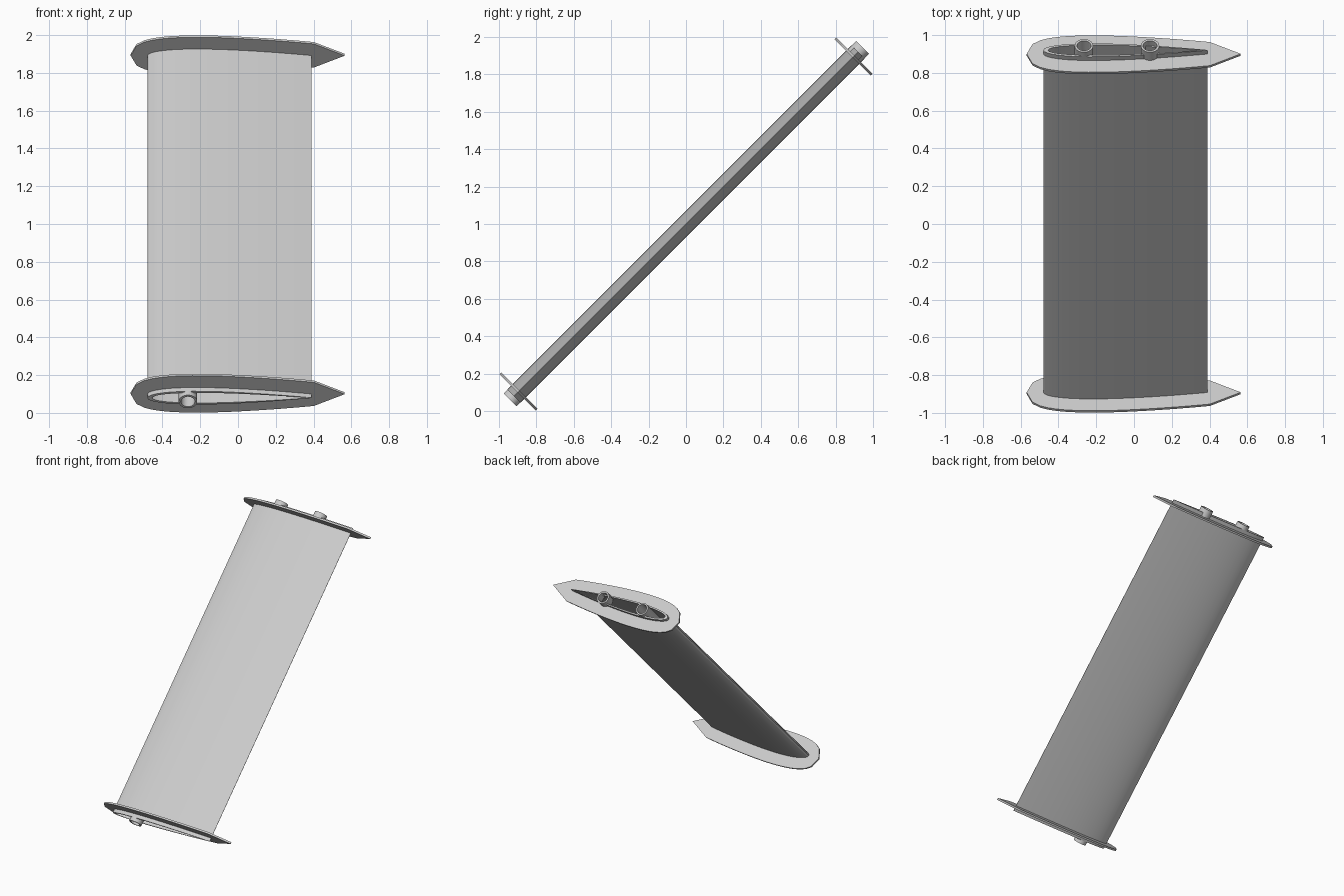
import bpy, bmesh, math

if "Cube" in bpy.data.objects:
    bpy.data.objects.remove(bpy.data.objects["Cube"])

R2 = math.sqrt(2)
grey = bpy.data.materials.new("light grey")
grey.diffuse_color = (0.6, 0.6, 0.6, 1)
grey.use_nodes = True
grey.node_tree.nodes["Principled BSDF"].inputs["Base Color"].default_value = grey.diffuse_color


def airfoil(x0, x1, half, steps=20):
    """Symmetric section: upper tail -> nose -> lower tail -> middle of tail."""
    upper = []
    for i in range(steps + 1):
        c = 0.5 * (1 + math.cos(math.pi * i / steps))
        h = (0.2969 * math.sqrt(c) - 0.126 * c - 0.3516 * c**2
             + 0.2843 * c**3 - 0.1015 * c**4) * 10 * half
        upper.append((x0 + (x1 - x0) * c, h))
    lower = [(x, -h) for x, h in reversed(upper[:-1])]
    return upper + lower + [(x1, 0.0)]


def plate_outline(section, d, tip):
    """Section pushed outward by d, closed with a pointed tail."""
    pts = section[:-1]
    out = []
    for i, (x, u) in enumerate(pts):
        a, b = pts[max(i - 1, 0)], pts[min(i + 1, len(pts) - 1)]
        tx, tu = b[0] - a[0], b[1] - a[1]
        n = math.hypot(tx, tu)
        out.append((x + d * tu / n, u - d * tx / n))
    return out + [(tip, 0.0)]


def circle(cx, r, n=32):
    return [(cx + r * math.cos(2 * math.pi * i / n),
             r * math.sin(2 * math.pi * i / n)) for i in range(n)]


def sleeve(name, outer, inner, s0, s1):
    """Hollow extrusion along the 45 degree span axis."""
    bm = bmesh.new()
    loops = [[bm.verts.new((x, (s - u) / R2, 1 + (s + u) / R2)) for x, u in pts]
             for pts, s in ((outer, s0), (outer, s1), (inner, s1), (inner, s0))]
    n = len(outer)
    for k in range(4):
        a, b = loops[k], loops[(k + 1) % 4]
        for i in range(n):
            j = (i + 1) % n
            bm.faces.new((a[i], a[j], b[j], b[i]))
    bmesh.ops.recalc_face_normals(bm, faces=bm.faces)
    me = bpy.data.meshes.new(name)
    bm.to_mesh(me)
    bm.free()
    me.materials.append(grey)
    ob = bpy.data.objects.new(name, me)
    bpy.context.collection.objects.link(ob)
    bpy.ops.object.select_all(action='DESELECT')
    ob.select_set(True)
    bpy.context.view_layer.objects.active = ob
    bpy.ops.object.shade_smooth_by_angle(angle=math.radians(30))
    return ob


# Hollow wing skin
section = airfoil(-0.48, 0.39, 0.05)
sleeve("wing_skin", section, airfoil(-0.455, 0.37, 0.038), -1.302, 1.302)

# End plates following the wing section
outline = plate_outline(section, 0.088, 0.565)
sleeve("lower_end_plate", outline, section, -1.274, -1.26)
sleeve("upper_end_plate", outline, section, 1.26, 1.274)

# Main spar tube along the whole span, short rear pin at the upper end
sleeve("main_spar", circle(-0.265, 0.049), circle(-0.265, 0.037), -1.33, 1.335)
sleeve("rear_pin", circle(0.085, 0.049), circle(0.085, 0.037), 1.262, 1.335)
